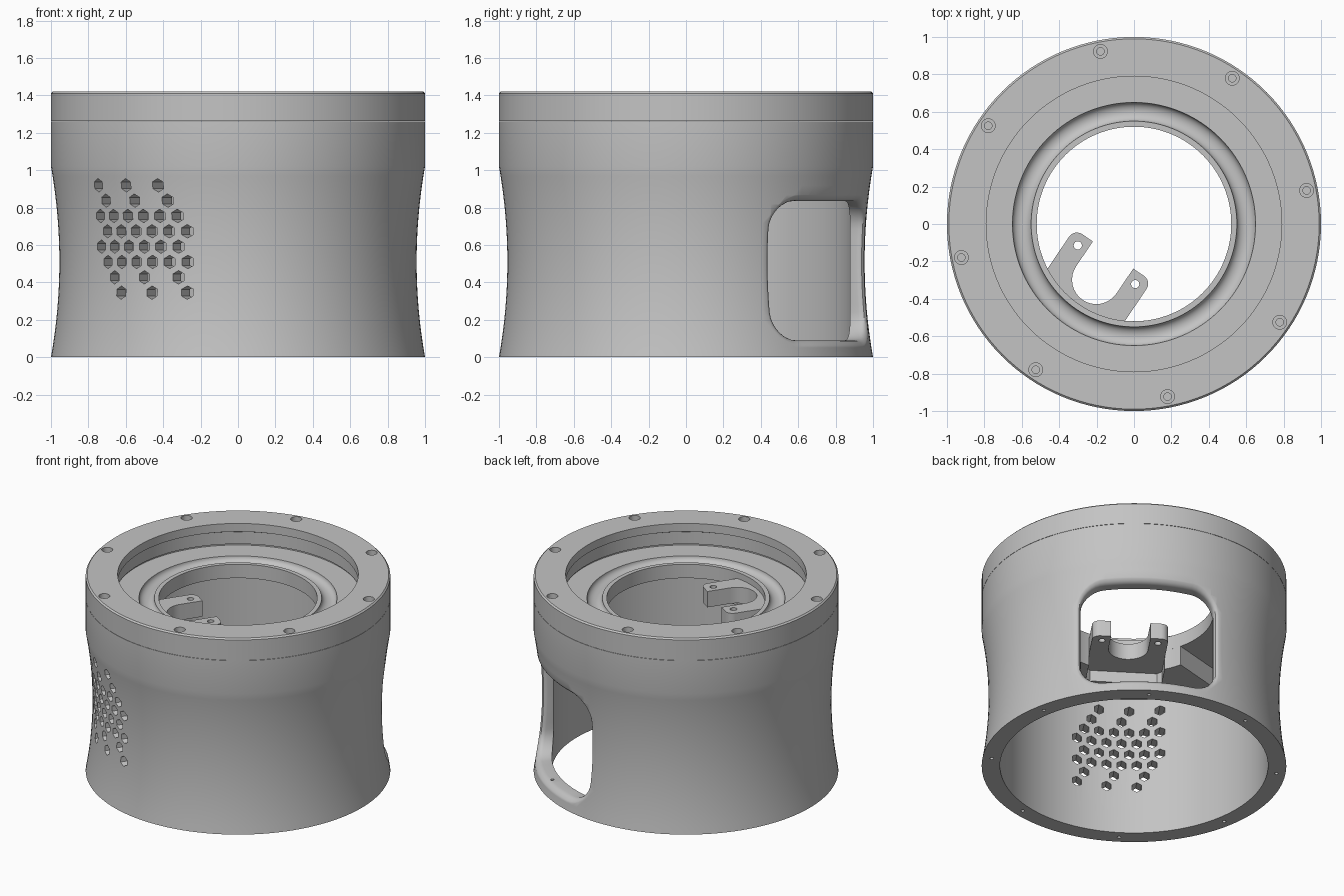
import bpy, bmesh
from math import sin, cos, pi, tau, sqrt, ceil, hypot, radians
from mathutils import Matrix

if "Cube" in bpy.data.objects:
    bpy.data.objects.remove(bpy.data.objects["Cube"])

grey = bpy.data.materials.new("plain grey")
grey.use_nodes = True
grey.diffuse_color = (0.55, 0.55, 0.55, 1)
grey.node_tree.nodes["Principled BSDF"].inputs["Base Color"].default_value = grey.diffuse_color

# Everything is modelled with the window facing +X, then turned by this angle
TURN = radians(56)
SEGS = 128


def finish(name, bm):
    bmesh.ops.recalc_face_normals(bm, faces=bm.faces)
    bmesh.ops.rotate(bm, verts=bm.verts, matrix=Matrix.Rotation(TURN, 3, 'Z'))
    mesh = bpy.data.meshes.new(name)
    bm.to_mesh(mesh)
    bm.free()
    mesh.materials.append(grey)
    obj = bpy.data.objects.new(name, mesh)
    bpy.context.collection.objects.link(obj)
    return obj


def add_loft(bm, loops, wrap=False):
    """Skin a series of closed loops; cap the ends or join them in a ring."""
    rows = [[bm.verts.new(p) for p in loop] for loop in loops]
    n = len(rows[0])
    for i in range(len(rows) if wrap else len(rows) - 1):
        a, b = rows[i], rows[(i + 1) % len(rows)]
        for j in range(n):
            k = (j + 1) % n
            bm.faces.new((a[j], a[k], b[k], b[j]))
    if not wrap:
        bm.faces.new(rows[0])
        bm.faces.new(rows[-1])


def circle(r, z, x=0, y=0, n=SEGS):
    return [(x + r * cos(tau * i / n), y + r * sin(tau * i / n), z) for i in range(n)]


def lathe(name, profile):
    bm = bmesh.new()
    add_loft(bm, [circle(r, z) for r, z in profile], wrap=True)
    return finish(name, bm)


def prism(name, outline, z0, z1):
    bm = bmesh.new()
    add_loft(bm, [[(x, y, z) for x, y in outline] for z in (z0, z1)])
    return finish(name, bm)


def cut(obj, cutter):
    mod = obj.modifiers.new("cut", 'BOOLEAN')
    mod.operation, mod.solver, mod.object = 'DIFFERENCE', 'EXACT', cutter
    bpy.context.view_layer.objects.active = obj
    bpy.ops.object.modifier_apply(modifier=mod.name)
    bpy.data.objects.remove(cutter)


def hole_circle(name, steps):
    """Eight stepped drill shapes on the bolt circle."""
    bm = bmesh.new()
    for i in range(8):
        a = tau * i / 8
        add_loft(bm, [circle(r, z, 0.94 * cos(a), 0.94 * sin(a), 20) for r, z in steps])
    return finish(name, bm)


def waist(z):
    return 0.955 + 0.045 * min(1, ((z - 0.51) / 0.51) ** 2)


# Housing: waisted wall, floor plate with a round seal groove and open centre
outer = [(waist(z), z) for z in [1.02 * i / 20 for i in range(21)]]
groove = [(0.6 - 0.05 * cos(pi * i / 12), 1.25 - 0.04 * sin(pi * i / 12)) for i in range(13)]
housing = lathe("housing", outer + [(1, 1.26), (0.82, 1.26), (0.82, 1.25)] + groove[::-1]
                + [(0.52, 1.25), (0.52, 1.15), (0.88, 1.15), (0.88, 0)])

# Window with rounded corners and a softly flared outer edge
def window_outline(grow):
    half, low, high, rad = 0.437 + grow, 0.09 - grow, 0.835 + grow, 0.15 + grow
    mid, corners = (low + high) / 2, []
    for q in range(4):
        st, sz = ((1, 1), (-1, 1), (-1, -1), (1, -1))[q]
        ct, cz = st * (half - rad), mid + sz * ((high - low) / 2 - rad)
        for i in range(9):
            a = pi / 2 * (q + i / 8)
            corners.append((ct + rad * cos(a), cz + rad * sin(a)))
    points = []
    for i, (t, z) in enumerate(corners):
        t2, z2 = corners[(i + 1) % len(corners)]
        n = 10 if hypot(t2 - t, z2 - z) > 0.2 else 1
        points += [(t + (t2 - t) * k / n, z + (z2 - z) * k / n) for k in range(n)]
    return points


bm = bmesh.new()
flare = ((0.55, 0), (0.915, 0), (0.93, 0.004), (0.943, 0.013), (0.952, 0.026), (0.96, 0.045), (1.15, 0.046))
add_loft(bm, [[(sqrt((r + waist(z) - 0.955) ** 2 - t * t), t, z) for t, z in window_outline(g)]
              for r, g in flare])
cut(housing, finish("window_cutter", bm))

# Honeycomb vent opposite the window
bm = bmesh.new()
for row in range(8):
    columns = (0, 2, 4) if row < 2 else (1, 3, 5) if row > 5 else range(6)
    for c in columns:
        t = -0.29 + 0.1 * c + 0.05 * (row % 2)
        z = 0.345 + 0.082 * row
        add_loft(bm, [[(x, t + 0.036 * sin(tau * i / 6), z + 0.036 * cos(tau * i / 6))
                       for i in range(6)] for x in (-0.7, -1.1)])
cut(housing, finish("vent_cutter", bm))

# Small screw holes in the bottom rim
cut(housing, hole_circle("rim_cutter", [(0.012, -0.05), (0.012, 0.1)]))

# Cover ring on top with counterbored screw holes
cover = lathe("cover_ring", [(1, 1.262), (1, 1.41), (0.99, 1.42), (0.79, 1.42), (0.79, 1.36),
                             (0.81, 1.35), (0.81, 1.262)])
cut(cover, hole_circle("screw_cutter", [(0.02, 1.3), (0.02, 1.37), (0.037, 1.37), (0.037, 1.5)]))

# Thick sector under the floor plate, with a pocket for the bracket
span = [pi + radians(84) * (i / 28 - 0.5) for i in range(29)]
sector = prism("bracket_mount", [(0.9 * cos(a), 0.9 * sin(a)) for a in span]
               + [(0.52 * cos(a), 0.52 * sin(a)) for a in reversed(span)], 1.01, 1.151)
cut(sector, prism("pocket_cutter", [(-0.3, -0.25), (-0.3, 0.25), (-0.63, 0.25), (-0.66, 0.22),
                                    (-0.66, -0.22), (-0.63, -0.25)], 0.9, 1.09))

# Forked bracket reaching into the opening
def tip(side):
    arc = [pi / 2 * i / 6 for i in range(7)]
    return [(-0.25 + 0.05 * sin(a), side * (0.2 + 0.05 * cos(a))) for a in arc] + [(-0.2, side * 0.13)]


throat = [(-0.36 - 0.13 * sin(pi * i / 16), 0.13 * cos(pi * i / 16)) for i in range(17)]
fork = prism("forked_bracket", [(-0.67, 0.25)] + tip(1) + throat + tip(-1)[::-1] + [(-0.67, -0.25)],
             1.09, 1.205)
bm = bmesh.new()
for side in (-1, 1):
    add_loft(bm, [circle(0.022, z, -0.263, side * 0.185, 20) for z in (1, 1.3)])
cut(fork, finish("fork_cutter", bm))

# Smooth the round surfaces, keep the edges crisp
bpy.ops.object.select_all(action='DESELECT')
for obj in (housing, cover, sector, fork):
    obj.select_set(True)
bpy.context.view_layer.objects.active = housing
bpy.ops.object.shade_smooth_by_angle(angle=radians(30))
